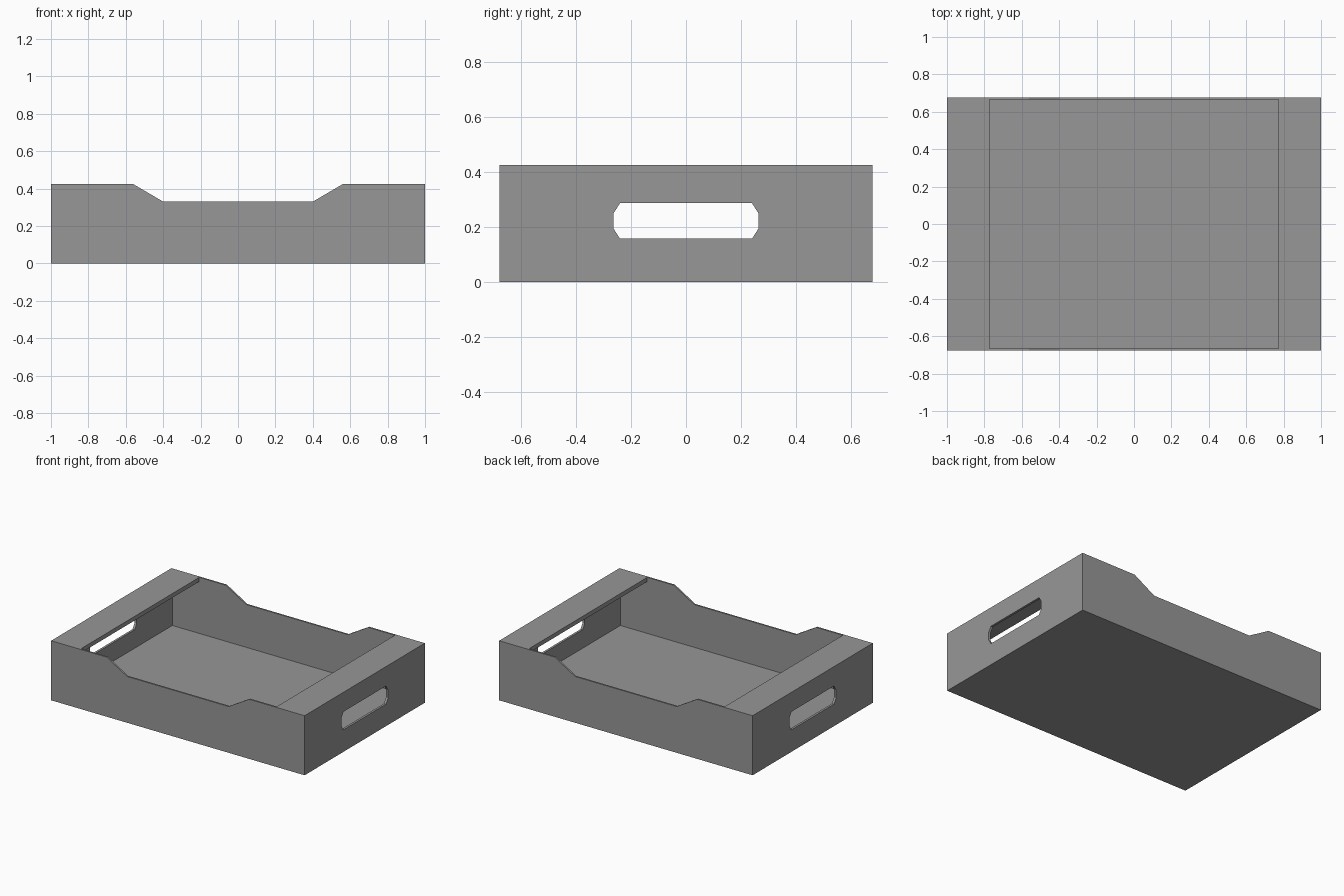
import bpy
import bmesh
from mathutils import Vector

cube = bpy.data.objects.get("Cube")
if cube:
    bpy.data.objects.remove(cube, do_unlink=True)

LENGTH, DEPTH, HEIGHT = 2.0, 1.355, 0.425
SIDE, END, FLOOR, LIP = 0.012, 0.016, 0.025, 0.03

grey = bpy.data.materials.new("grey")
grey.use_nodes = True
colour = (0.31, 0.31, 0.31, 1)
grey.diffuse_color = colour
grey.node_tree.nodes["Principled BSDF"].inputs["Base Color"].default_value = colour


def prism(name, profile, axis, half):
    """Extrude a (horizontal, z) profile symmetrically along x or y."""
    bm = bmesh.new()
    if axis == "y":
        verts = [bm.verts.new((a, -half, z)) for a, z in profile]
        step = Vector((0, 2 * half, 0))
    else:
        verts = [bm.verts.new((-half, a, z)) for a, z in profile]
        step = Vector((2 * half, 0, 0))
    face = bm.faces.new(verts)
    new = bmesh.ops.extrude_face_region(bm, geom=[face], use_keep_orig=True)["geom"]
    bmesh.ops.translate(bm, vec=step, verts=[v for v in new if isinstance(v, bmesh.types.BMVert)])
    bmesh.ops.recalc_face_normals(bm, faces=bm.faces)
    mesh = bpy.data.meshes.new(name)
    bm.to_mesh(mesh)
    bm.free()
    mesh.materials.append(grey)
    obj = bpy.data.objects.new(name, mesh)
    bpy.context.collection.objects.link(obj)
    return obj


def mirrored(half_profile):
    """Complete a right-hand half profile with its left-hand mirror."""
    return half_profile + [(-a, z) for a, z in reversed(half_profile)]


# Solid block for the tray
top = HEIGHT + 0.1
tray = prism("tray", mirrored([(LENGTH / 2, 0), (LENGTH / 2, HEIGHT)]), "y", DEPTH / 2)

# Hollow that leaves a lip over each end
inner = LENGTH / 2 - END
hollow = prism("hollow_cutter", mirrored([
    (inner, FLOOR), (inner, HEIGHT - LIP), (0.772, HEIGHT - LIP), (0.772, top)]),
    "y", DEPTH / 2 - SIDE)

# Dipped rims at front and back
dip = prism("dip_cutter", mirrored([(0.4, 0.33), (0.562, HEIGHT), (0.562, top)]), "y", 1)

# Handle holes through both ends
handles = prism("handle_cutter", mirrored([
    (0.24, 0.157), (0.263, 0.193), (0.263, 0.25), (0.24, 0.286)]), "x", 1.2)

for cutter in (hollow, dip, handles):
    cutter.hide_render = True
    cut = tray.modifiers.new(cutter.name, "BOOLEAN")
    cut.operation = "DIFFERENCE"
    cut.solver = "EXACT"
    cut.object = cutter

# Bake the cuts and discard the cutters
bpy.context.view_layer.update()
graph = bpy.context.evaluated_depsgraph_get()
mesh = bpy.data.meshes.new_from_object(tray.evaluated_get(graph))
tray.modifiers.clear()
tray.data = mesh
mesh.materials.clear()
mesh.materials.append(grey)
for poly in mesh.polygons:
    poly.material_index = 0
for cutter in (hollow, dip, handles):
    bpy.data.objects.remove(cutter, do_unlink=True)
